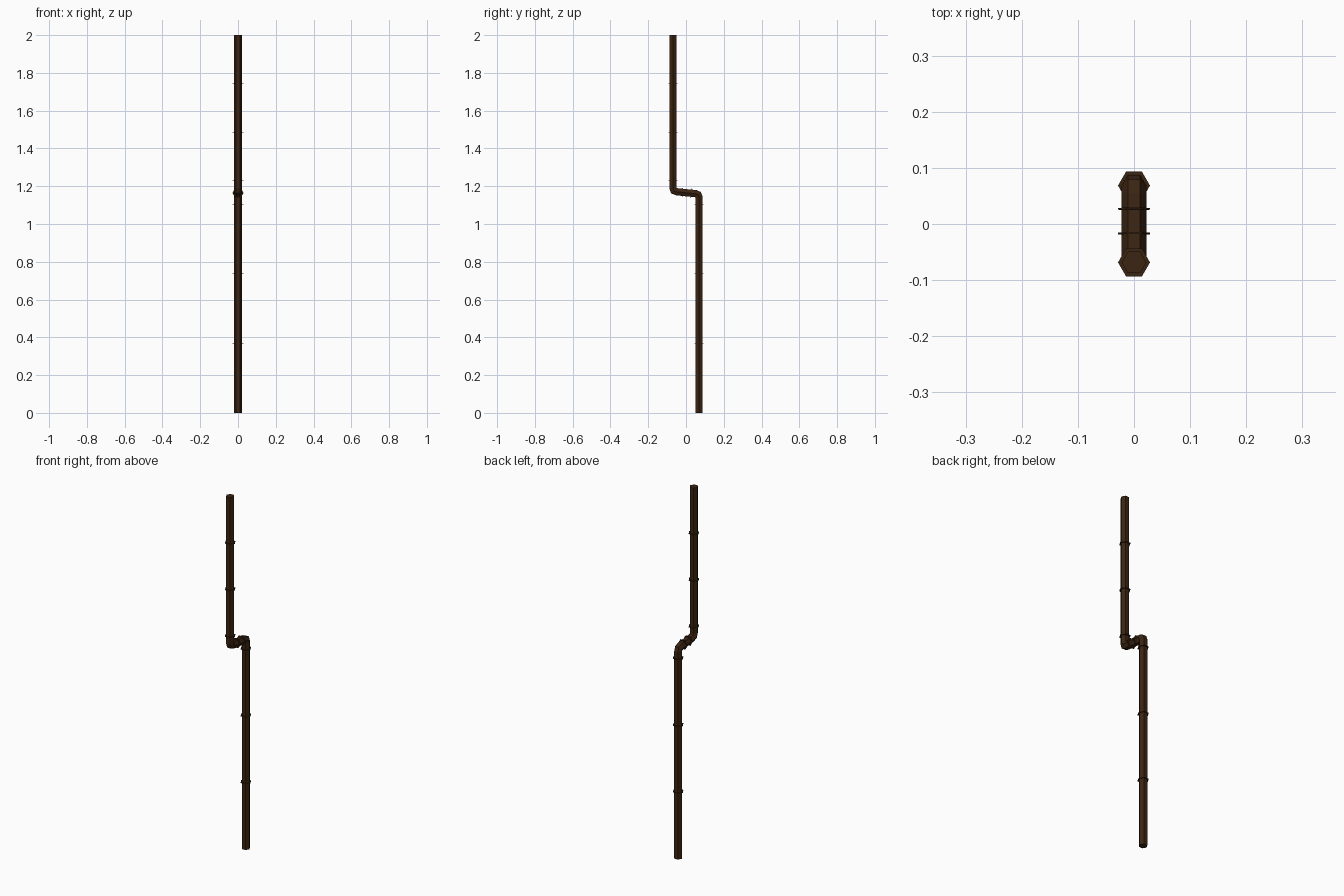
import bpy, bmesh, math
from mathutils import Vector

if "Cube" in bpy.data.objects:
    bpy.data.objects.remove(bpy.data.objects["Cube"])

brown = bpy.data.materials.new("dark rusty brown")
brown.diffuse_color = (0.043, 0.018, 0.006, 1)
brown.use_nodes = True
brown.node_tree.nodes["Principled BSDF"].inputs["Base Color"].default_value = brown.diffuse_color

SIDES = 6
Y = 0.0685      # sideways offset of the two uprights


def hex_tube(name, path, radius):
    """Capped six-sided tube swept along a path in the YZ plane, mitred at bends."""
    pts = [Vector(p) for p in path]
    bm = bmesh.new()
    rings = []
    for i, p in enumerate(pts):
        a = (p - pts[i - 1]).normalized() if i > 0 else (pts[1] - p).normalized()
        b = (pts[i + 1] - p).normalized() if i < len(pts) - 1 else a
        t = (a + b).normalized()
        across = Vector((1, 0, 0)).cross(t) / max(t.dot(a), 0.5)
        ring = []
        for k in range(SIDES):
            ang = 2 * math.pi * k / SIDES
            ring.append(bm.verts.new(p + radius * (math.cos(ang) * Vector((1, 0, 0))
                                                   + math.sin(ang) * across)))
        rings.append(ring)
    for r0, r1 in zip(rings, rings[1:]):
        for k in range(SIDES):
            n = (k + 1) % SIDES
            bm.faces.new((r0[k], r0[n], r1[n], r1[k]))
    bm.faces.new(rings[0])
    bm.faces.new(rings[-1])
    bmesh.ops.recalc_face_normals(bm, faces=bm.faces)
    me = bpy.data.meshes.new(name)
    bm.to_mesh(me)
    bm.free()
    me.materials.append(brown)
    ob = bpy.data.objects.new(name, me)
    bpy.context.collection.objects.link(ob)
    return ob


# main pipe with the double elbow
hex_tube("pipe", [
    (0, Y, 0), (0, Y, 1.142), (0, 0.064, 1.155), (0, 0.050, 1.161),
    (0, 0.0, 1.1655), (0, -0.050, 1.171), (0, -0.064, 1.177),
    (0, -Y, 1.190), (0, -Y, 2.0)], 0.022)


# thin joint flanges
def flange(name, centre, direction):
    c, d = Vector(centre), Vector(direction).normalized() * 0.0015
    hex_tube(name, [c - d, c + d], 0.0285)


for i, z in enumerate((0.368, 0.736, 1.105)):
    flange(f"lower_flange_{i}", (0, Y, z), (0, 0, 1))
for i, z in enumerate((1.228, 1.486, 1.743)):
    flange(f"upper_flange_{i}", (0, -Y, z), (0, 0, 1))
for i, (y, z) in enumerate(((0.027, 1.163), (-0.017, 1.167))):
    flange(f"middle_flange_{i}", (0, y, z), (0, -1, 0.04))
